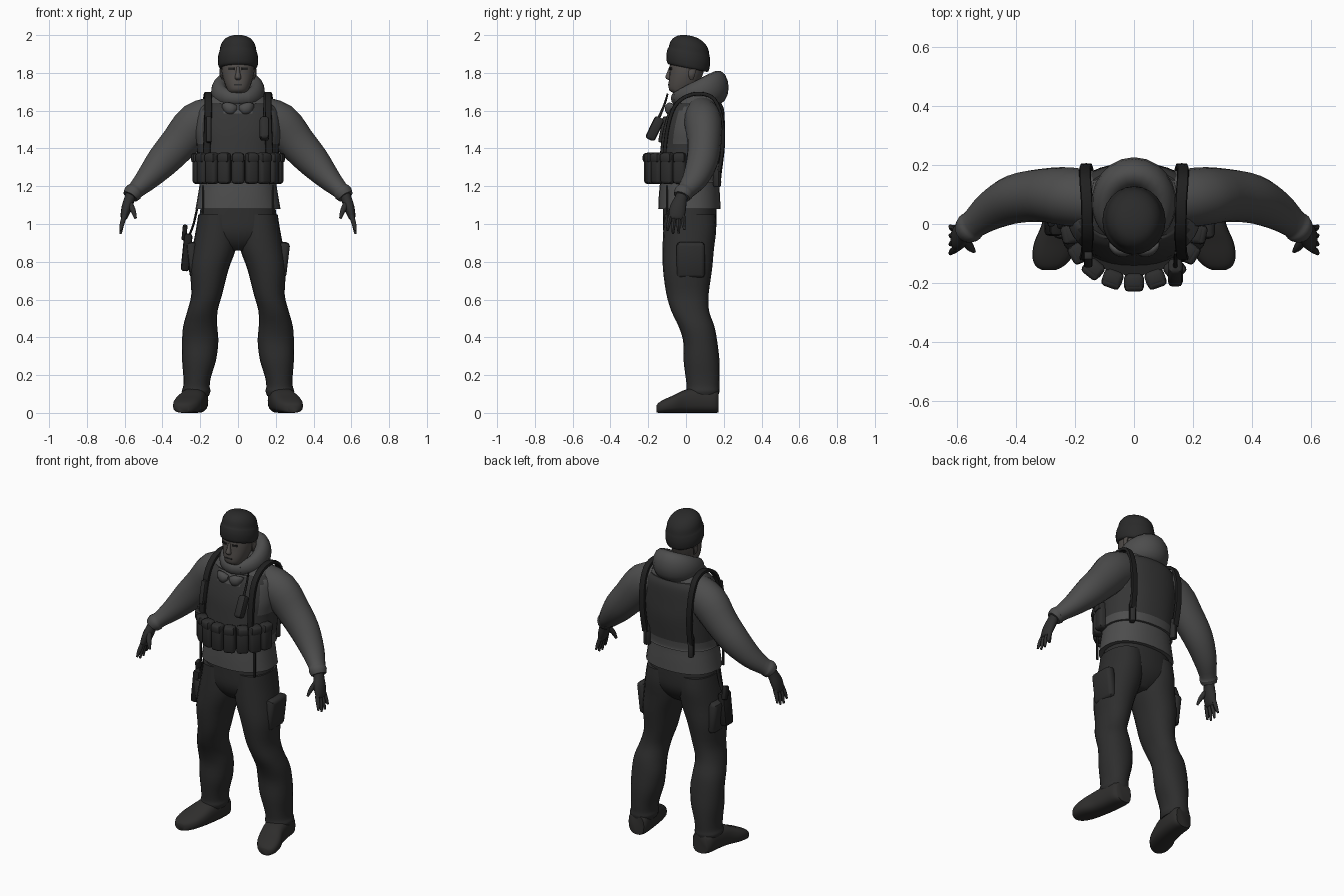
import bpy, bmesh, math
from mathutils import Vector, Euler


def mat(name, r, g, b):
    m = bpy.data.materials.new(name)
    m.diffuse_color = (r, g, b, 1)
    return m


JACKET = mat("jacket_grey", .074, .074, .074)
PANTS = mat("trouser_charcoal", .027, .027, .027)
VEST = mat("vest_charcoal", .036, .036, .036)
POUCH = mat("pouch_dark", .026, .026, .026)
STRAP = mat("strap_black", .014, .014, .014)
CAP = mat("cap_charcoal", .023, .023, .023)
SKIN = mat("skin_grey", .085, .076, .07)
GLOVE = mat("glove_dark", .028, .028, .028)
BOOT = mat("boot_dark", .028, .027, .026)


def finish(bm, name, m):
    bmesh.ops.recalc_face_normals(bm, faces=bm.faces)
    me = bpy.data.meshes.new(name)
    bm.to_mesh(me)
    bm.free()
    me.materials.append(m)
    ob = bpy.data.objects.new(name, me)
    bpy.context.collection.objects.link(ob)
    return ob


def smooth_path(rings, k):
    """Catmull-Rom interpolation between rings of any width."""
    out, last = [], len(rings) - 1
    for i in range(last):
        p = [rings[max(0, min(last, i + o))] for o in (-1, 0, 1, 2)]
        for j in range(k):
            t = j / k
            out.append([.5 * (2 * b + (c - a) * t + (2 * a - 5 * b + 4 * c - d) * t * t
                              + (3 * b - a - 3 * c + d) * t ** 3)
                        for a, b, c, d in zip(*p)])
    return out + [list(rings[-1])]


def loft(name, rings, m, d=None, v=(0, 1, 0), seg=20, n=2.0, k=3):
    """Skin rings (x, y, z, ru, rv); d fixes the ring normal, else it follows the path."""
    rings = smooth_path(rings, k)
    bm = bmesh.new()
    loops = []
    for i, r in enumerate(rings):
        c = Vector(r[:3])
        if d:
            w = Vector(d).normalized()
        else:
            w = (Vector(rings[min(i + 1, len(rings) - 1)][:3])
                 - Vector(rings[max(i - 1, 0)][:3])).normalized()
        vv = Vector(v)
        vv = (vv - w * vv.dot(w)).normalized()
        uu = vv.cross(w)
        loop = []
        for s in range(seg):
            a = 2 * math.pi * s / seg
            ca, sa = math.cos(a), math.sin(a)
            loop.append(bm.verts.new(
                c + uu * math.copysign(abs(ca) ** (2 / n), ca) * r[3]
                + vv * math.copysign(abs(sa) ** (2 / n), sa) * r[4]))
        loops.append(loop)
    for a, b in zip(loops, loops[1:]):
        for s in range(seg):
            t = (s + 1) % seg
            bm.faces.new((a[s], a[t], b[t], b[s]))
    bm.faces.new(loops[0])
    bm.faces.new(loops[-1])
    return finish(bm, name, m)


def box(name, loc, size, m, rot=(0, 0, 0), bevel=.012):
    bm = bmesh.new()
    bmesh.ops.create_cube(bm, size=1)
    bmesh.ops.scale(bm, vec=size, verts=bm.verts)
    if bevel:
        bmesh.ops.bevel(bm, geom=bm.edges[:], offset=bevel, segments=2,
                        profile=.5, affect='EDGES')
    ob = finish(bm, name, m)
    ob.location, ob.rotation_euler = loc, Euler(rot)
    return ob


UP = (0, 0, 1)

# Jacket body
body = [(0, .018, 1.08, .225, .165), (0, .018, 1.15, .213, .162), (0, .02, 1.25, .2, .155),
        (0, .035, 1.4, .205, .158), (0, .042, 1.5, .215, .152), (0, .055, 1.6, .2, .135),
        (0, .065, 1.66, .16, .105), (0, .06, 1.71, .1, .08)]
loft("jacket_body", body, JACKET, d=UP, seg=28, n=2.3)

# Vest shell over the jacket, with the collar and armholes left in jacket colour
vest = loft("vest", [(x, y, z, a + .012, b + .012) for x, y, z, a, b in
                     [(0, .019, 1.22, .203, .157)] + body[2:6] + [(0, .062, 1.64, .165, .113)]],
            VEST, d=UP, seg=40, n=2.3, k=5)
vest.data.materials.append(JACKET)
for p in vest.data.polygons:
    c = p.center
    collar = c.y < .05 and c.z > 1.59 and abs(c.x) < .08
    armhole = c.z > 1.42 and abs(c.x) > .185
    low_back = c.y > 0 and c.z < 1.27
    p.material_index = int(collar or armhole or low_back)

# Hood: thick neck ring, taller at the back
hood = []
for i in range(14):
    a = 2 * math.pi * i / 12
    f = (1 - math.cos(a)) / 2
    hood.append((.098 * math.sin(a), .062 - .108 * math.cos(a), 1.665 + .058 * f,
                 .034 + .022 * f, .04 + .05 * f))
loft("hood", hood, JACKET, v=UP, seg=14, k=2)
for s in (1, -1):
    loft("collar_flap", [(s * .005, -.085, 1.615, .01, .012), (s * .03, -.09, 1.61, .03, .022),
                         (s * .065, -.085, 1.615, .028, .02), (s * .085, -.07, 1.625, .008, .01)],
         JACKET, d=(1, 0, 0), v=(0, 1, 0), seg=12)

# Head
loft("head", [(0, .03, 1.62, .06, .06), (0, .02, 1.68, .062, .066), (0, -.018, 1.705, .056, .068),
              (0, -.012, 1.74, .07, .08), (0, .0, 1.79, .084, .088), (0, .008, 1.84, .088, .094),
              (0, .012, 1.9, .08, .09)], SKIN, d=UP, n=2.2)
loft("nose", [(0, -.078, 1.835, .008, .01), (0, -.088, 1.8, .011, .014),
              (0, -.093, 1.775, .017, .017), (0, -.084, 1.762, .012, .01)], SKIN, d=UP, seg=10)
box("mouth", (0, -.09, 1.738, ), (.042, .008, .007), PANTS, bevel=0)
for s in (1, -1):
    box("eye", (s * .034, -.081, 1.822), (.03, .009, .011), STRAP, rot=(0, 0, s * .3), bevel=0)
    loft("ear", [(s * .08, .03, 1.765, .006, .01), (s * .088, .03, 1.79, .01, .018),
                 (s * .088, .035, 1.82, .01, .02)], SKIN, d=UP, seg=10)

# Knit cap with rolled brim
loft("cap", [(0, .01, 1.825, .094, .104), (0, .01, 1.835, .103, .113), (0, .012, 1.87, .107, .118),
             (0, .014, 1.9, .103, .115), (0, .016, 1.915, .098, .11), (0, .018, 1.95, .09, .1),
             (0, .019, 1.978, .07, .075), (0, .02, 1.993, .04, .04), (0, .02, 1.997, .008, .008)],
     CAP, d=(0, .2, 1), seg=24)

# Seat of the trousers
loft("trouser_seat", [(0, .02, 1.12, .19, .14), (0, .02, 1.04, .205, .142),
                      (0, .018, .96, .205, .138), (0, .015, .9, .15, .11),
                      (0, .015, .86, .06, .07)], PANTS, d=UP, n=2.3, seg=24)

for s in (1, -1):
    # Trouser leg
    leg = [(.11, .02, 1.05, .1, .135), (.115, .02, .97, .108, .14), (.126, .012, .87, .115, .136),
           (.152, .008, .76, .102, .13), (.165, .008, .63, .082, .112), (.188, .022, .54, .08, .1),
           (.2, .055, .46, .09, .095), (.2, .075, .38, .096, .09), (.206, .082, .28, .09, .095),
           (.216, .088, .19, .073, .09), (.22, .09, .14, .07, .086), (.222, .09, .115, .076, .088),
           (.222, .09, .09, .068, .08)]
    loft("trouser_leg", [(s * r[0],) + r[1:] for r in leg], PANTS, d=UP, n=2.2)
    # Boot: flat-bottomed loft from heel to toe
    boot = [(.218, .173, .06, .05, .058), (.222, .15, .065, .064, .065), (.228, .08, .068, .068, .068),
            (.242, .0, .062, .07, .062), (.262, -.06, .048, .075, .048), (.276, -.11, .037, .068, .037),
            (.285, -.142, .028, .048, .028), (.288, -.155, .022, .025, .02)]
    loft("boot", [(s * r[0],) + r[1:] for r in boot], BOOT, d=(0, 1, 0), v=UP, n=2.8)
    # Cargo pocket
    box("cargo_pocket", (s * .238, .025, .81), (.055, .15, .19), PANTS, rot=(0, s * .12, 0), bevel=.02)
    # Sleeve and cuff
    arm = [(.12, .08, 1.57, .105, .095), (.22, .092, 1.53, .113, .1), (.31, .097, 1.43, .1, .09),
           (.4, .085, 1.33, .087, .083), (.48, .048, 1.24, .064, .068), (.54, .002, 1.18, .046, .05),
           (.556, -.012, 1.165, .05, .052), (.57, -.022, 1.145, .042, .044)]
    loft("sleeve", [(s * r[0],) + r[1:] for r in arm], JACKET)
    # Gloved hand
    palm = [(.56, -.014, 1.17, .03, .032), (.575, -.028, 1.13, .028, .034),
            (.59, -.042, 1.085, .027, .044), (.602, -.05, 1.04, .02, .042), (.605, -.052, 1.025, .012, .036)]
    loft("glove_palm", [(s * r[0],) + r[1:] for r in palm], GLOVE, seg=14)
    for i, tip in enumerate((.965, .947, .95, .97)):
        y = -.082 + i * .022
        loft("glove_finger", [(s * .6, y, 1.045, .013, .012), (s * .614, y - .01 + i * .004, 1.0, .012, .011),
                              (s * .622, y - .018 + i * .009, tip, .006, .006)], GLOVE, seg=8)
    loft("glove_thumb", [(s * .575, -.05, 1.11, .018, .018), (s * .555, -.078, 1.07, .014, .014),
                         (s * .542, -.092, 1.03, .007, .007)], GLOVE, seg=8)
    # Shoulder strap running over the vest, front to back
    strap = [(.165, -.118, 1.26), (.165, -.112, 1.4), (.16, -.095, 1.52), (.158, -.062, 1.62),
             (.158, .0, 1.675), (.16, .08, 1.69), (.165, .15, 1.66), (.165, .188, 1.56),
             (.16, .195, 1.42), (.155, .175, 1.28)]
    loft("shoulder_strap", [(s * x, y, z, .01, .02) for x, y, z in strap], STRAP,
         v=(1, 0, 0), seg=8, n=4)
    # Hanging strap ends at the hip
    box("strap_end", (s * .185, -.1, 1.13), (.012, .012, .15), STRAP, bevel=.003)
    box("back_pouch", (s * .15, .165, 1.26), (.035, .04, .13), POUCH, rot=(0, 0, -s * .5))

# Row of magazine pouches wrapped around the belly
for i in range(9):
    a = math.radians(-78 + i * 19.5)
    loc = (.215 * math.sin(a), .01 - .205 * math.cos(a), 1.295)
    box("magazine_pouch", loc, (.068, .055, .165), POUCH, rot=(0, 0, a), bevel=.016)
    flap = (loc[0] * 1.04, loc[1] - .007 * math.cos(a), 1.35)
    box("pouch_flap", flap, (.066, .054, .05), POUCH, rot=(0, 0, a), bevel=.014)
loft("pouch_belt", [(0, .0, 1.23, .205, .175), (0, .0, 1.34, .205, .175)], STRAP, d=UP, seg=28)

# Chest radio with aerial
box("radio", (.14, -.165, 1.505), (.05, .055, .13), POUCH, rot=(-.45, 0, 0), bevel=.016)
loft("radio_aerial", [(.14, -.145, 1.56, .008, .008), (.14, -.115, 1.63, .006, .006),
                      (.14, -.097, 1.69, .005, .005)], STRAP, seg=8)
box("chest_tool", (-.155, -.12, 1.5), (.03, .03, .14), POUCH, rot=(-.2, 0, 0), bevel=.008)

# Thigh holster with pistol grip
box("holster", (-.272, 0, .85), (.045, .08, .2), STRAP, rot=(0, .1, 0), bevel=.014)
box("pistol_grip", (-.283, .02, .955), (.025, .04, .08), STRAP, rot=(.3, .1, 0), bevel=.008)
loft("holster_strap", [(-.262, .0, .93, .006, .015), (-.235, .0, 1.0, .006, .015),
                       (-.215, .0, 1.09, .006, .015)], STRAP, seg=8)

# Smooth shading with sharp edges kept
for ob in bpy.data.objects:
    ob.select_set(True)
bpy.context.view_layer.objects.active = bpy.data.objects["head"]
bpy.ops.object.shade_smooth_by_angle(angle=math.radians(45))
